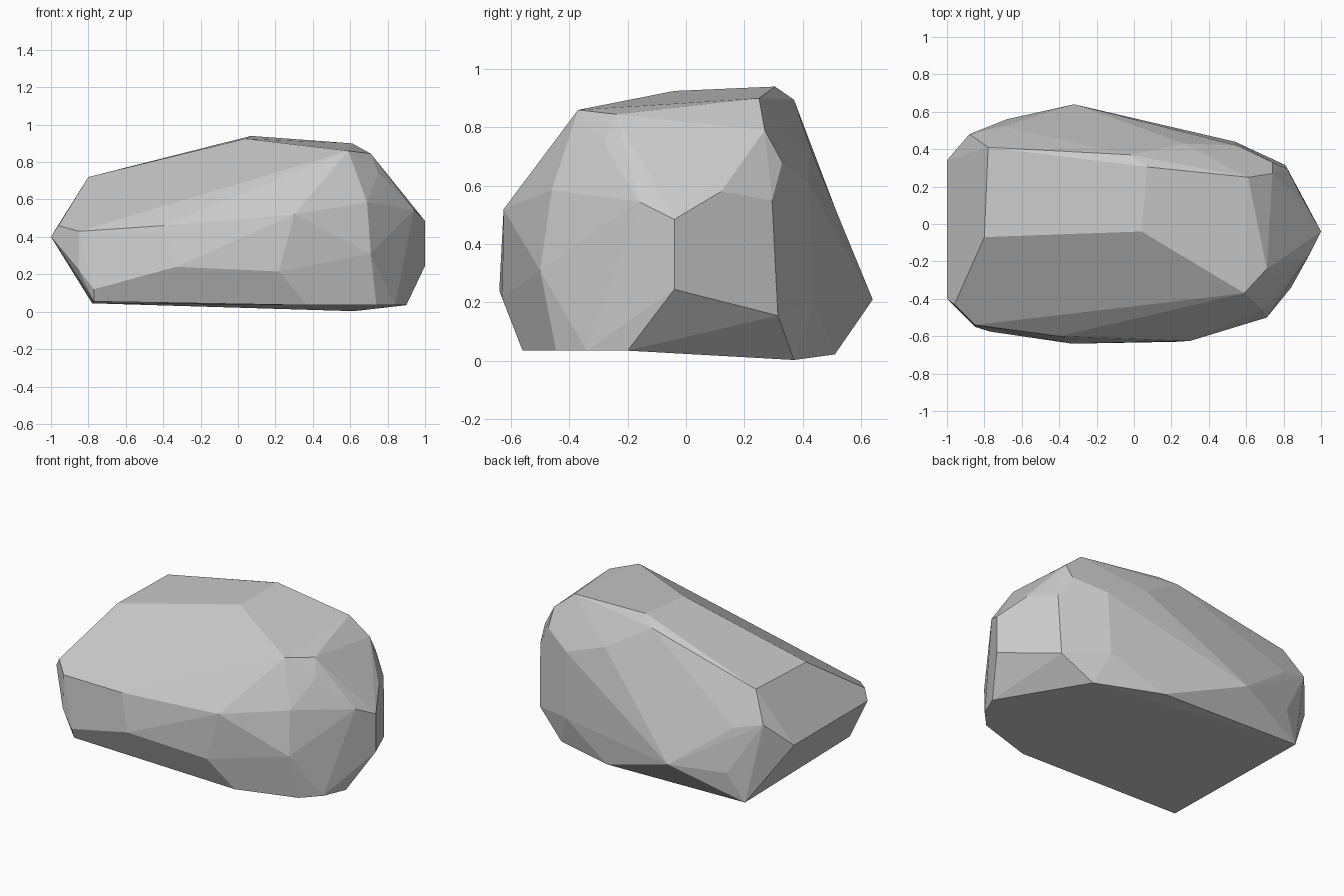
import bpy, bmesh, math

# Corner points of the boulder, grouped by region
crown = [(-.80, -.07, .72), (.04, -.04, .925), (.07, .305, .94), (-.02, .37, .895),
         (-.78, .41, .725), (.61, .25, .90), (.71, -.24, .845), (.59, -.37, .86)]
front = [(-.96, -.43, .46), (-.85, -.54, .43), (-.40, -.60, .46), (.22, -.55, .60),
         (.30, -.625, .52), (.22, -.63, .215), (-.33, -.64, .24), (-.77, -.575, .12),
         (.69, -.46, .585), (.71, -.50, .31)]
left_end = [(-1, -.40, .40), (-1, .34, .40), (-.88, .48, .55), (-.85, -.55, .22)]
right_end = [(.75, -.28, .745), (.94, -.16, .545), (1, -.04, .485), (1, -.04, .245),
             (.91, .12, .58), (.82, .295, .55), (.81, .315, .155), (.74, .27, .79),
             (.74, .33, .68)]
back = [(-.70, .52, .50), (-.68, .56, .22), (-.32, .64, .21), (-.40, .545, .45),
        (.02, .565, .215), (.54, .44, .20), (.55, .42, .61), (.27, .43, .72),
        (.115, .505, .53)]
base = [(-.77, -.55, .055), (.37, -.56, .035), (.74, -.445, .035), (.84, -.34, .035),
        (.90, -.20, .035), (.62, .37, .003), (.20, .51, .022), (-.78, .52, .045)]

# Wrap the corners in a hull and merge nearly coplanar facets
bm = bmesh.new()
for region in (crown, front, left_end, right_end, back, base):
    for p in region:
        bm.verts.new(p)
hull = bmesh.ops.convex_hull(bm, input=bm.verts[:])
loose = {v for v in hull["geom_interior"] + hull["geom_unused"]
         if isinstance(v, bmesh.types.BMVert) and v.is_valid and not v.link_faces}
bmesh.ops.delete(bm, geom=list(loose), context='VERTS')
bmesh.ops.dissolve_limit(bm, angle_limit=math.radians(4), verts=bm.verts[:], edges=bm.edges[:])
bmesh.ops.recalc_face_normals(bm, faces=bm.faces[:])

mesh = bpy.data.meshes.new("boulder")
bm.to_mesh(mesh)
bm.free()
boulder = bpy.data.objects.new("boulder", mesh)
bpy.context.collection.objects.link(boulder)
